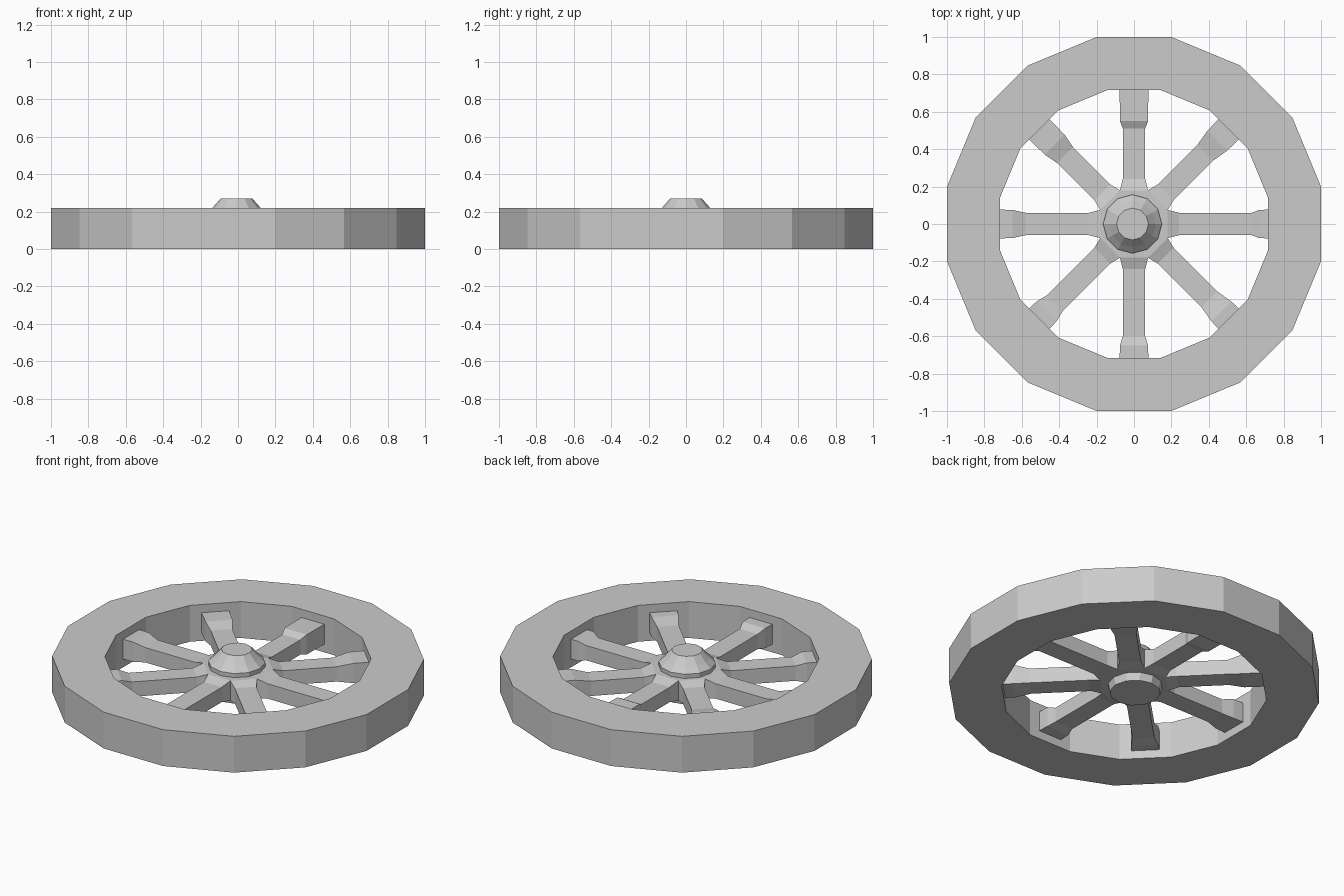
import bpy, bmesh
from math import sin, cos, pi, radians

if "Cube" in bpy.data.objects:
    bpy.data.objects.remove(bpy.data.objects["Cube"])


def make_object(name, bm):
    bmesh.ops.recalc_face_normals(bm, faces=bm.faces)
    mesh = bpy.data.meshes.new(name)
    bm.to_mesh(mesh)
    bm.free()
    obj = bpy.data.objects.new(name, mesh)
    bpy.context.collection.objects.link(obj)
    return obj


def lathe(name, profile, sides, offset=0.0, centre=(0, 0), closed=False):
    """Spin (radius, z) points; closed joins last ring to first, else ends are capped."""
    bm = bmesh.new()
    rings = []
    for r, z in profile:
        angles = [offset + 2 * pi * i / sides for i in range(sides)]
        rings.append([bm.verts.new((centre[0] + r * cos(a), centre[1] + r * sin(a), z))
                      for a in angles])
    pairs = list(zip(rings, rings[1:]))
    if closed:
        pairs.append((rings[-1], rings[0]))
    else:
        bm.faces.new(rings[0])
        bm.faces.new(rings[-1])
    for a, b in pairs:
        for i in range(sides):
            j = (i + 1) % sides
            bm.faces.new((a[i], a[j], b[j], b[i]))
    return make_object(name, bm)


def spoke(name, angle, block, neck):
    """Loft rectangles outward: flared at the hub, slim shaft, thick block at the rim."""
    sections = [  # distance, half width, bottom, top
        (0.08, 0.075, 0.05, 0.17),
        (0.18, 0.075, 0.05, 0.17),
        (0.24, 0.06, 0.06, 0.15),
        (neck, 0.06, 0.06, 0.15),
        (block, 0.075, 0.05, 0.17),
        (0.718, 0.077, 0.05, 0.17),
    ]
    bm = bmesh.new()
    c, s = cos(angle), sin(angle)
    rings = []
    for d, w, lo, hi in sections:
        corners = ((-w, lo), (w, lo), (w, hi), (-w, hi))
        rings.append([bm.verts.new((d * c - t * s, d * s + t * c, z)) for t, z in corners])
    for a, b in zip(rings, rings[1:]):
        for i in range(4):
            j = (i + 1) % 4
            bm.faces.new((a[i], a[j], b[j], b[i]))
    bm.faces.new(rings[0])
    bm.faces.new(rings[-1])
    return make_object(name, bm)


# Sixteen-sided rim
lathe("rim", [(1.0196, 0), (1.0196, 0.22), (0.73, 0.22), (0.73, 0)],
      16, offset=radians(11.25), closed=True)

# Hub with chamfered cap
lathe("hub", [(0.14, 0.005), (0.155, 0.07), (0.157, 0.195), (0.125, 0.225), (0.085, 0.27)],
      12, centre=(-0.008, 0))

# Eight hand-carved spokes, each with its own rim block length
carving = [(0.67, 0.63), (0.63, 0.54), (0.55, 0.51), (0.60, 0.52),
           (0.65, 0.58), (0.66, 0.60), (0.65, 0.60), (0.66, 0.57)]
for i, (block, neck) in enumerate(carving):
    spoke(f"spoke_{i + 1}", i * pi / 4, block, neck)
